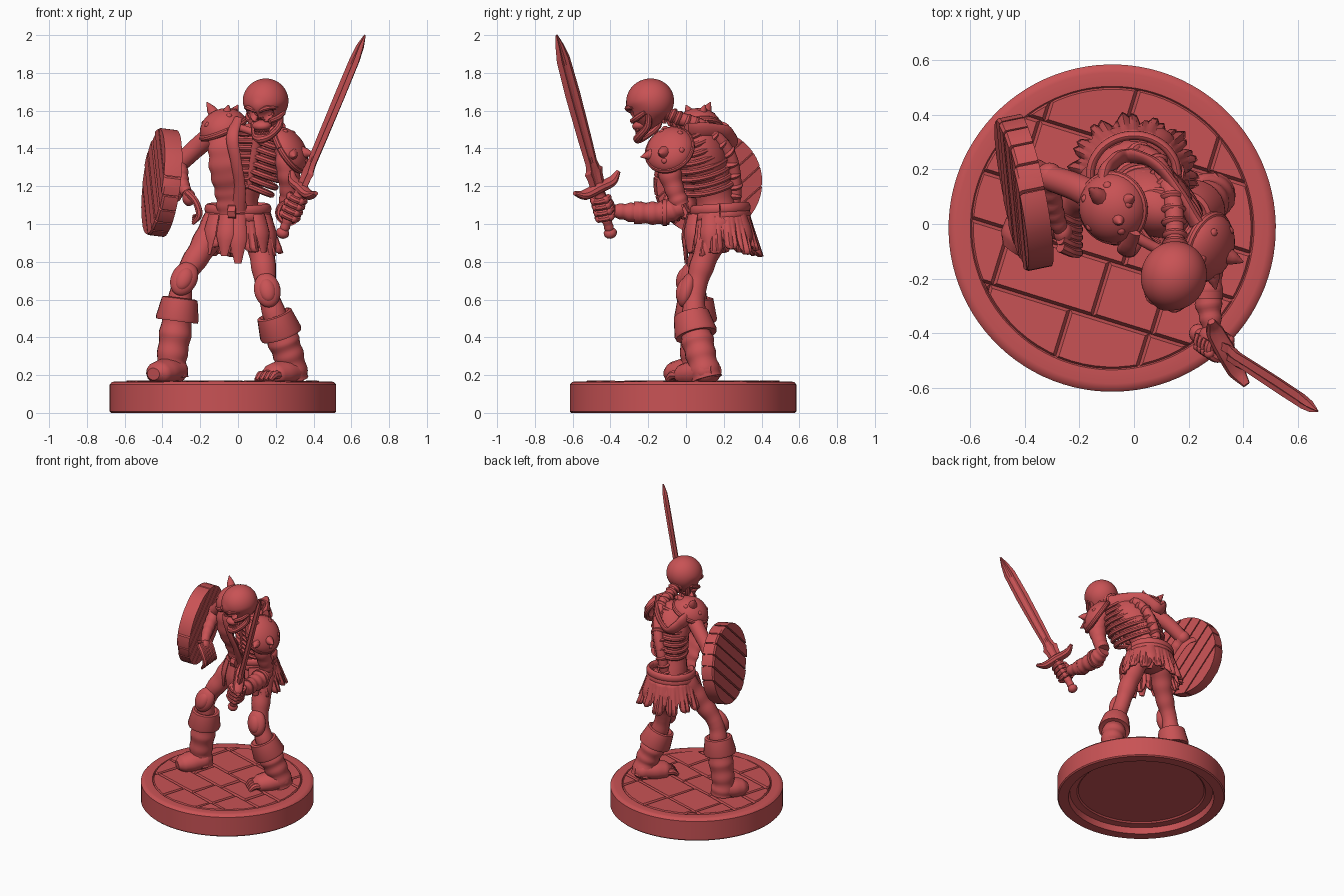
import bpy, bmesh, math, random
from mathutils import Vector as V, Matrix, Euler

if "Cube" in bpy.data.objects:
    bpy.data.objects.remove(bpy.data.objects["Cube"])
random.seed(4)
cos, sin, pi, TAU, I4 = math.cos, math.sin, math.pi, math.tau, Matrix()
mat = bpy.data.materials.new("red_resin")
mat.diffuse_color = (0.58, 0.085, 0.09, 1)
mat.use_nodes = True
mat.node_tree.nodes["Principled BSDF"].inputs["Base Color"].default_value = mat.diffuse_color
B = bmesh.new()  # geometry of the part being built

def done(name, angle=40, thick=0):
    """Turn the current geometry into a named object."""
    global B
    bmesh.ops.recalc_face_normals(B, faces=B.faces[:])
    me = bpy.data.meshes.new(name)
    B.to_mesh(me)
    B = bmesh.new()
    me.materials.append(mat)
    me.shade_smooth()
    me.set_sharp_from_angle(angle=math.radians(angle))
    ob = bpy.data.objects.new(name, me)
    bpy.context.collection.objects.link(ob)
    if thick:
        m = ob.modifiers.new("thickness", 'SOLIDIFY')
        m.thickness, m.offset = thick, 0

def frame(loc, z=(0, 0, 1), x=(1, 0, 0)):
    z = V(z).normalized()
    y = z.cross(V(x)).normalized()
    return Matrix.Translation(loc) @ Matrix((y.cross(z), y, z)).transposed().to_4x4()

def ball(loc, size, z=(0, 0, 1), x=(1, 0, 0), half=False, seg=24, M=I4, part=None):
    vs = bmesh.ops.create_uvsphere(B, u_segments=seg, v_segments=seg * 2 // 3, radius=1)['verts']
    if half:
        bmesh.ops.delete(B, geom=[v for v in vs if v.co.z < -0.05], context='VERTS')
        vs = [v for v in vs if v.is_valid]
    bmesh.ops.transform(B, verts=vs, matrix=M @ frame(loc, z, x) @ Matrix.Diagonal((*size, 1)))
    return done(part) if part else vs

def loft(rings, caps=True):
    rings = [[B.verts.new(p) for p in r] for r in rings]
    n = len(rings[0])
    for r, s in zip(rings, rings[1:]):
        for k in range(n):
            B.faces.new((r[k], r[(k + 1) % n], s[(k + 1) % n], s[k]))
    if caps:
        B.faces.new(rings[0][::-1]), B.faces.new(rings[-1])

def tube(pts, radii, n=14, raw=False, flat=1, ref=(.93, .21, .3), ripple=(0, 0), M=I4, part=None):
    """Round or flattened tube along a smooth path; raw keeps the points as a lathe profile."""
    pts = [M @ V(p) for p in pts]
    radii = [radii] * len(pts) if isinstance(radii, (int, float)) else radii
    if not raw:
        P, out, rr, k = [pts[0] * 2 - pts[1]] + pts + [pts[-1] * 2 - pts[-2]], [], [], 12 if ripple[0] else 4
        for i in range(len(pts) - 1):
            a, b, c, d = P[i:i + 4]
            for t in (j / k for j in range(k + (i == len(pts) - 2))):
                out.append(0.5 * (2 * b + (c - a) * t + (2 * a - 5 * b + 4 * c - d) * t * t + (3 * b - a - 3 * c + d) * t ** 3))
                rr.append(radii[i] * (1 - t) + radii[i + 1] * t)
        pts, radii = out, [r * (1 + ripple[0] * sin(i / len(rr) * ripple[1] * TAU)) for i, r in enumerate(rr)]
    rings, u = [], V(ref)
    for i, p in enumerate(pts):
        t = ((pts[-1] - pts[0]) if raw else pts[min(i + 1, len(pts) - 1)] - pts[max(i - 1, 0)]).normalized()
        u = (u - t * u.dot(t)).normalized()
        w = t.cross(u) * flat
        rings.append([p + (u * cos(a) + w * sin(a)) * radii[i] for a in (TAU * k / n for k in range(n))])
    loft(rings)
    if part:
        done(part, 35)

# round base with hollow underside, then flagstones cut from a disc
C = V((-0.08, -0.015, 0))
prof = [(.06, .45), (.05, .46), (.045, .51), (0, .52), (0, .592), (.008, .6), (.15, .6), (.163, .588), (.167, .57), (.165, .52), (.15, .51)]
tube([C + V((0, 0, z)) for z, r in prof], [r for z, r in prof], n=96, raw=True, part="base")
bmesh.ops.create_circle(B, cap_ends=True, segments=72, radius=0.52)
for v in (-.33, -.12, .06, .3):
    bmesh.ops.bisect_plane(B, geom=B.verts[:] + B.edges[:] + B.faces[:], plane_co=(0, v, 0), plane_no=(0, 1, 0))
for f in B.faces[:]:
    geom = [f] + f.edges[:] + f.verts[:]
    for u in (-.3, .02, .3):
        geom = bmesh.ops.bisect_plane(B, geom=geom, plane_co=(u + random.uniform(-.1, .1), 0, 0), plane_no=(1, 0, 0))['geom']
stones = B.faces[:]
bmesh.ops.inset_individual(B, faces=stones, thickness=.011, use_even_offset=True)
for q in (q for f in stones for q in f.verts):
    q.co.z = random.uniform(.016, .022)
B.transform(Matrix.Translation(C + V((0, 0, .15))) @ Matrix.Rotation(-0.3, 4, 'Z'))
done("flagstones", 20)

# legs: hip, knee, cuff centre, ankle, heel, toe
legs = {"left": [(-.1, .17, 1.02), (-.285, .04, .71), (-.315, .05, .55), (-.35, .05, .28), (-.345, .05, .225), (-.425, -.065, .21)],
        "right": [(.1, .19, 1.02), (.155, .04, .65), (.21, .04, .47), (.275, .085, .28), (.29, .11, .22), (.185, -.01, .2)]}
for s, pts in legs.items():
    hip, knee, cuff, ankle, heel, toe = map(V, pts)
    tube([hip, hip.lerp(knee, .5) + V((0, -.01, 0)), knee + V((0, .01, 0)), cuff], [.085, .07, .055, .065], ripple=(.03, 5), part=s + "_leg")
    ball(knee + V((0, -.035, 0)), (.07, .045, .095), z=hip - cuff)
    ball(knee + V((0, -.058, .0)), (.045, .033, .065), z=hip - cuff, part=s + "_knee_pad")
    d, fw = (cuff - ankle).normalized(), (toe - heel).normalized()
    tube([cuff + d * k for k in (.05, .06, .055, -.05, -.065, -.06)], [.06, .08, .095, .114, .11, .075], n=24, raw=True, part=s + "_boot_cuff")
    tube([cuff, cuff.lerp(ankle, .5), ankle, heel + V((0, 0, -.04))], [.078, .085, .078, .085], n=20, ripple=(.035, 4))
    side = fw.cross(V((0, 0, 1)))
    tube([heel - fw * .065, heel - fw * .02, heel.lerp(toe, .55), toe, toe + fw * .04], [.045, .085, .088, .075, .04], flat=.8, ref=side, part=s + "_boot")
for i in range(4):  # bare toe bones on the right foot
    p = toe + side * (i - 1.5) * .032
    tube([p, p + fw * .045 + V((0, 0, .005)), p + fw * .08 - V((0, 0, .018))], [.022, .023, .013], n=8)
done("toe_bones")

# pelvis, belt and tattered skirt
ball((0, .18, 1.02), (.15, .13, .09), part="pelvis")
for z in (1.08, 1.045):
    tube([(.16 * cos(a), .18 + .145 * sin(a), z + .01 * sin(a)) for a in (TAU * i / 16 for i in range(17))], .028, flat=.6, ref=(0, 0, 1))
tube([(-.05, .02, 1.065), (-.01, .015, 1.065)], .042, n=8, part="belt")
lens, N, rows = [random.uniform(.17, .23) for _ in range(13)], 130, []
for j in range(8):
    rows.append([])
    for i in range(N):
        a, f = TAU * i / N, (i / 10) % 1
        g = lens[i // 10] * (1 - .35 * abs(2 * f - 1) ** 4) * j / 7 / .2
        k = (.02 * sin(f * pi) + .009 * sin(a * 37)) * g
        rows[-1].append(((.16 + .05 * g + k) * cos(a), .185 + .015 * g + (.145 + .025 * g + k) * sin(a), 1.05 - g * .2))
loft(rows, False)
done("skirt", 50, .018)
for x, y, l in ((-.07, 0, .22), (0, .0, .26), (.13, .02, .2), (-.15, .05, .21), (.18, .12, .2), (.12, .32, .21), (-.08, .33, .21), (.02, .34, .18)):
    tube([(x * .85, y * .85 + .02, 1.05), (x, y, 1.05 - l * .5), (x * 1.05, y, 1.05 - l)], [.04, .048, .018], flat=.4, ref=(.19 - y, x, 0), n=8)
done("skirt_tatters")

# spine, ribs, collarbones and inner chest
spine = [V(p) for p in ((0, .24, 1.05), (.02, .26, 1.2), (.08, .225, 1.38), (.14, .1, 1.51), (.15, -.04, 1.56), (.15, -.13, 1.6))]
for p, d in ((a.lerp(b, t), b - a) for a, b in zip(spine, spine[1:]) for t in (0, .33, .66)):
    ball(p, (.048, .043, .02), z=d, seg=12)
    back = d.cross(V((1, 0, 0))).normalized()
    tube([p, p - back * .035, p - back * .055 - d * .1], [.024, .02, .01], n=6)
tube(spine, .035, part="spine")
L, s0, s1, f0, f1 = map(V, ((.91, -.37, -.17), (.03, .25, 1.22), (.13, .11, 1.51), (.06, -.025, 1.2), (.11, -.1, 1.48)))
for t, sg in ((i / 7, sg) for i in range(8) for sg in (-1, 1)):
    S, F = s0.lerp(s1, t) + V((.01, .02, 0)) * sin(t * 3.1), f0.lerp(f1, t)
    wid = .145 + .03 * sin(t * 3) - .02 * t
    tube([(S + F) / 2 + (S - F) / 2 * cos(a) + L * sg * wid * sin(a) - V((0, 0, .03 * sin(a))) for a in (pi * k / 7 for k in range(8))], .0165, n=8)
done("ribs")
tube([(-.1, .06, 1.49), (0, -.04, 1.51), f1, (.185, -.11, 1.5), (.26, -.08, 1.45)], .02)
tube([f0, f0.lerp(f1, .5), f1], [.015, .025, .03], flat=.6, part="sternum_and_collarbones")
ball((.07, .085, 1.36), (.148, .125, .19), z=(.12, -.12, .3), x=L)
tube([(0, .17, 1.04), (.01, .15, 1.15), (.05, .12, 1.3)], [.11, .1, .11], part="chest_core")

# torn vest draped over the front and shoulders
tube([(-.1, .05, 1.53), (-.09, -.04, 1.44), (-.075, -.04, 1.3), (-.045, .01, 1.17), (-.03, .04, 1.06)], [.06, .07, .08, .08, .08], flat=.35, ref=(1, -.5, 0), ripple=(.05, 7))
tube([(0, -.03, 1.56), (-.03, -.1, 1.46), (-.01, -.09, 1.33), (.01, -.04, 1.2), (0, .02, 1.08)], [.025, .035, .03, .03, .04], flat=.5, ref=(1, -.3, 0))
tube([(-.12, .1, 1.53), (-.1, .2, 1.48), (-.02, .25, 1.42), (.1, .2, 1.49), (.23, .0, 1.49)], [.05, .05, .035, .035, .05], flat=.5, ref=(0, 0, 1), ripple=(.06, 6), part="vest")

# skull: sphere stretched into a face, with pressed-in sockets, then jaw and teeth
H = Matrix.Translation((.146, -.19, 1.65)) @ Euler((.2, 0, -.38)).to_matrix().to_4x4()
dents = [((sg * x, y, z), r, d) for sg in (-1, 1) for x, y, z, r, d in ((.043, -.105, -.05, .03, .055), (.085, -.06, -.08, .03, -.012))]
dents += [((0, -.105, -.092), .018, .035), ((0, -.125, -.005), .035, -.006)]
for q in ball((0, 0, 0), (1, 1, 1), seg=56):
    x, y, z = q.co
    low = min(1, max(0, -z) * max(0, .35 - y) * 1.1)
    p = V((x * .12 * (1 - .34 * low), y * .128, z * (.12 + .045 * low)))
    for c, r, d in dents if y < 0 else ():
        p.y += d * math.exp(-((p - V(c)).length / r) ** 4)
    q.co = H @ p
for sg in (-1, 1):
    tube([(sg * .1, .0, -.06), (sg * .086, -.055, -.078), (sg * .055, -.1, -.088)], [.012, .016, .014], n=8, M=H)
    tube([(sg * .09, -.065, -.02), (sg * .05, -.116, -.014), (sg * .008, -.12, -.03)], [.01, .014, .01], n=8, M=H)
ball((0, -.075, -.115), (.052, .048, .03), M=H, part="skull")
half = [(.08, .01, -.06), (.07, -.01, -.13), (.042, -.075, -.17)]
tube(half + [(0, -.108, -.182)] + [(-x, y, z) for x, y, z in half[::-1]], [.014, .02, .02, .025, .02, .02, .014], M=H, n=10, part="jaw")
for a, z in (((i - 3.5) * .3, z) for i in range(8) for z in (-.136, -.157)):
    ball((.042 * sin(a), -.064 - .042 * cos(a), z), (.008, .008, .012), seg=8, M=H)
done("teeth")

# pauldrons with rim, rivets and spikes
for s, c, nrm, size, tips in (("right", (.265, -.085, 1.39), (.8, -.3, .52), (.12, .125, .075), ((.3, -.24, 1.355), (.4, -.14, 1.37))),
                              ("left", (-.075, .06, 1.5), (-.38, -.15, .88), (.12, .12, .1), ((-.165, .13, 1.645), (-.05, .0, 1.63), (.0, .1, 1.63)))):
    F = frame(c, nrm, (0, -1, .3))
    ball((0, 0, 0), size, half=True, seg=32, M=F)
    done(s + "_pauldron", 40, .02)
    for b, tip in ((V(c).lerp(V(t), .5), V(t)) for t in tips):
        tube([b, b.lerp(tip, .5), tip], [.036, .024, .003], n=10)
    for a in (.5, 1.7, 2.9, 4.1, 5.3):
        ball((size[0] * .75 * cos(a), size[1] * .75 * sin(a), size[2] * .66), (.018, .018, .016), seg=10, M=F)
    tube([F @ V((size[0] * cos(a), size[1] * sin(a), .004)) for a in (TAU * i / 24 for i in range(25))], .018, n=10, part=s + "_pauldron_trim")

# arms: sword arm with wrapped forearm, then shield arm
tube([(.25, -.07, 1.42), (.265, -.09, 1.3), (.27, -.06, 1.18), (.265, -.03, 1.1)], [.06, .066, .05, .05], ripple=(.04, 5))
for y, r in ((-.1, .07), (-.25, .06)):
    tube([(.266, y, 1.06), (.266, y - .025, 1.06)], r, n=20, raw=True)
tube([(.265, -.02, 1.09), (.265, -.12, 1.06), (.27, -.26, 1.06), (.285, -.38, 1.07)], [.045, .062, .055, .035], ripple=(.06, 7), part="right_arm")
tube([(-.09, .07, 1.5), (-.2, .13, 1.42), (-.31, .17, 1.32)], [.06, .052, .048])
ball((-.31, .175, 1.32), (.05,) * 3)
tube([(-.31, .17, 1.32), (-.3, .07, 1.23), (-.27, -.02, 1.16)], [.045, .04, .028], ripple=(.05, 5), part="left_arm")

# sword: blade with fuller, guard, grip and gripping hand
G, tip = V((.335, -.465, 1.19)), V((.672, -.685, 2.0))
S, Ln = frame(G, tip - G, (.14, -.25, -.12)), (tip - G).length
cross = ((1, 0), (.5, 1), (.15, .45), (-.15, .45), (-.5, 1), (-1, 0), (-.5, -1), (-.15, -.45), (.15, -.45), (.5, -1))
edge = ((0, .045), (.07, .05), (.1, .058), (.115, .045), (.15, .037), (.3, .042), (.55, .046), (.76, .042), (.84, .026), (Ln, .006))
loft([[S @ V((w * a, .018 * min(1, w / .03) * b, d)) for a, b in cross] for d, w in edge])
done("blade", 15)
tube([(-.145, 0, .035), (-.09, 0, 0), (0, 0, 0), (.09, 0, 0), (.145, 0, .035)], [.014, .034, .038, .034, .014], flat=.8, ref=S.col[1].xyz, n=10, M=S, part="guard")
tube([(0, 0, -.01), (0, 0, -.12), (0, 0, -.25)], [.026, .03, .024], ripple=(.08, 7), M=S)
ball((0, 0, -.265), (.036, .036, .03), M=S, seg=12, part="grip")
for z in (-.06, -.094, -.128, -.162):
    tube([(.043 * cos(a), .043 * sin(a), z) for a in (-2.7 + .64 * k for k in range(9))], .0175, n=8, M=S)
    for a in (-1.6, 0, 1.6):
        ball((.045 * cos(a), .045 * sin(a), z), (.021,) * 3, M=S, seg=8)
ball((-.03, 0, -.12), (.035, .035, .055), M=S, part="right_hand")

# dangling left hand
for i, y in enumerate((-.085, -.057, -.029, -.001, .027)):
    tube([(-.27, y, 1.17), (-.225, y - .02, 1.12), (-.205, y - .02, 1.05), (-.24, y - .01, 1.0 + .01 * i)], [.02, .018, .019, .008], n=8)
ball((-.26, -.03, 1.14), (.035, .045, .045), part="left_hand")

# plank shield: strips of a disc, with a strap behind
D, R0, edges = frame((-.405, .115, 1.22), (-.97, -.2, .12), (0, -.75, -.65)), .285, [-.285, -.2, -.115, -.035, .05, .13, .21, .285]
for a, b in ((a + .004, b - .004) for a, b in zip(edges, edges[1:])):
    m, dz = (a + b) / 2, random.uniform(-.005, .005)
    out = [(math.sqrt(R0 ** 2 - y * y), y) for y in (a + (b - a) * i / 6 for i in range(7))]
    out += [(-x, y) for x, y in reversed(out)]
    loft([[D @ V((x * k, m + (y - m) * k, z)) for x, y in out] for z, k in ((-.045, 1), (.036 + dz, 1), (.046 + dz, .96))])
tube([(0, 0, -.03), (0, 0, .03)], R0 - .008, n=48, raw=True, M=D, part="shield")
tube([(-.14, 0, -.045), (-.08, 0, -.1), (.08, 0, -.1), (.14, 0, -.045)], .025, flat=.4, ref=D.col[1].xyz, M=D, part="shield_strap")
